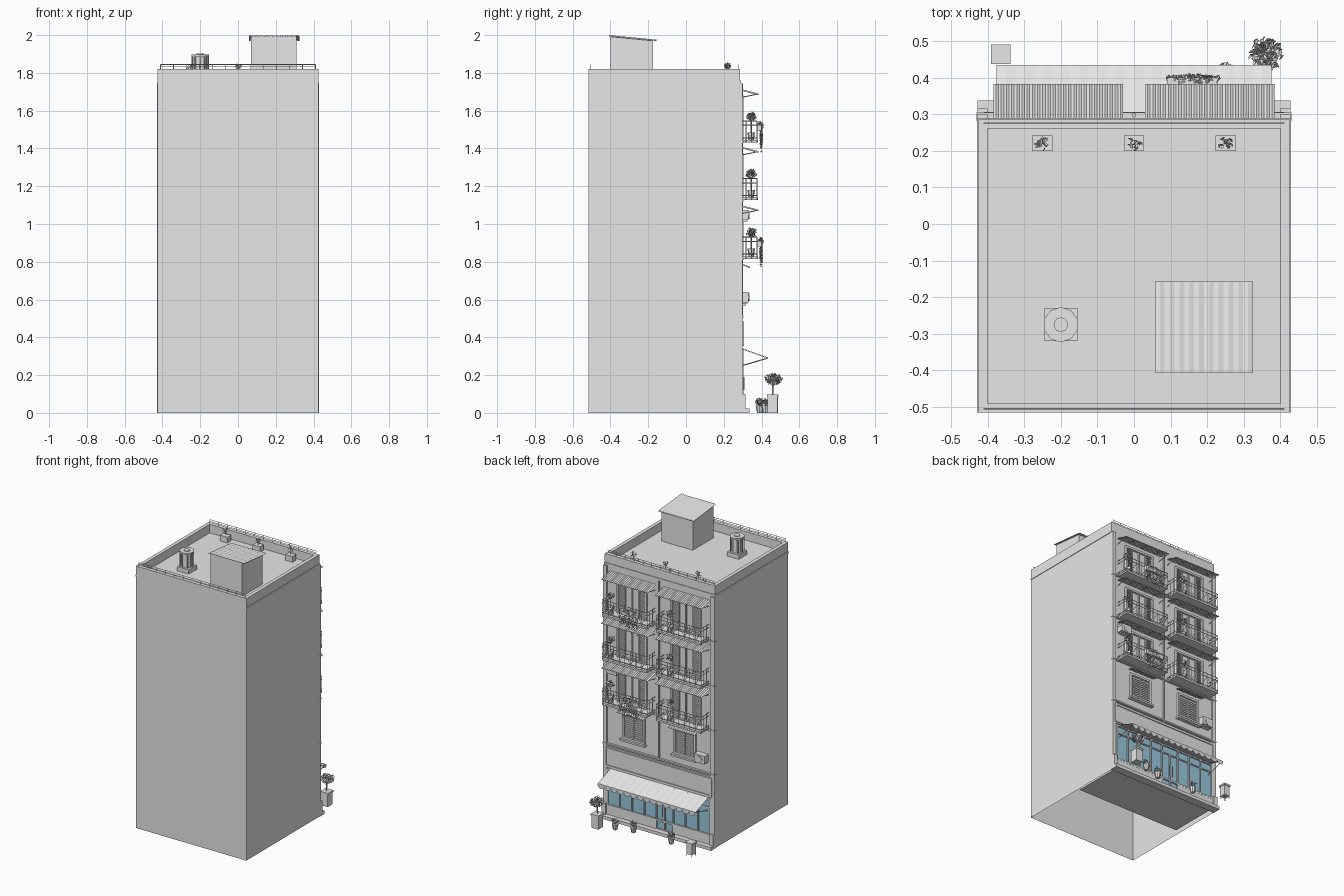
import bpy, bmesh, math, random
from mathutils import Vector, Matrix

if "Cube" in bpy.data.objects:
    bpy.data.objects.remove(bpy.data.objects["Cube"])

random.seed(4)


def material(name, rgb):
    m = bpy.data.materials.new(name)
    m.diffuse_color = (*rgb, 1)
    m.use_nodes = True
    m.node_tree.nodes["Principled BSDF"].inputs["Base Color"].default_value = m.diffuse_color
    return m


GREY = material("plain grey", (0.8, 0.8, 0.8))
GLASS = material("blue glass", (0.32, 0.6, 0.75))


class Part:
    """Collects primitives into one mesh object."""

    def __init__(self, name, mat=GREY):
        self.name, self.mat, self.bm = name, mat, bmesh.new()

    def box(self, x0, x1, y0, y1, z0, z1):
        m = Matrix.Translation(((x0 + x1) / 2, (y0 + y1) / 2, (z0 + z1) / 2))
        m = m @ Matrix.Diagonal((x1 - x0, y1 - y0, z1 - z0, 1))
        bmesh.ops.create_cube(self.bm, size=1, matrix=m)

    def bar(self, p, q, r=0.002, sides=4, r2=None):
        p, q = Vector(p), Vector(q)
        d = q - p
        m = Matrix.Translation((p + q) / 2) @ d.to_track_quat('Z', 'Y').to_matrix().to_4x4()
        bmesh.ops.create_cone(self.bm, cap_ends=True, segments=sides, radius1=r,
                              radius2=r if r2 is None else r2, depth=d.length, matrix=m)

    def face(self, pts):
        self.bm.faces.new([self.bm.verts.new(p) for p in pts])

    def frame(self, x0, x1, z0, z1, w, y0, y1):
        self.box(x0, x0 + w, y0, y1, z0, z1)
        self.box(x1 - w, x1, y0, y1, z0, z1)
        self.box(x0 + w, x1 - w, y0, y1, z1 - w, z1)
        self.box(x0 + w, x1 - w, y0, y1, z0, z0 + w)

    def leaves(self, c, size, n, leaf=0.009):
        for _ in range(n):
            d = Vector([random.gauss(0, 1) for _ in range(3)]).normalized() * random.uniform(0.4, 1)
            p = Vector(c) + Vector([d[i] * size[i] for i in range(3)])
            u = Vector([random.uniform(-1, 1) for _ in range(3)]).normalized()
            v = u.orthogonal().normalized()
            self.face([p - u * leaf, p + v * leaf * .6, p + u * leaf, p - v * leaf * .6])

    def corrugated(self, x0, x1, ya, za, yb, zb, n, amp=0.002):
        """Ridged sheet sloping from (ya, za) to (yb, zb)."""
        def sheet(lo):
            return [[self.bm.verts.new((x0 + (x1 - x0) * i / n, y, z - lo + (amp if i % 2 else -amp)))
                     for i in range(n + 1)] for y, z in ((ya, za), (yb, zb))]
        top, low = sheet(0), sheet(0.004)
        for i in range(n):
            self.bm.faces.new([top[0][i], top[0][i + 1], top[1][i + 1], top[1][i]])
            self.bm.faces.new([low[0][i], low[1][i], low[1][i + 1], low[0][i + 1]])
            for k in (0, 1):
                self.bm.faces.new([top[k][i], top[k][i + 1], low[k][i + 1], low[k][i]])

    def done(self):
        bmesh.ops.recalc_face_normals(self.bm, faces=self.bm.faces)
        me = bpy.data.meshes.new(self.name)
        self.bm.to_mesh(me)
        self.bm.free()
        me.materials.append(self.mat)
        bpy.context.collection.objects.link(bpy.data.objects.new(self.name, me))


F = 0.29  # facade plane

# Hollow tower shell, open underneath
p = Part("tower_walls")
p.box(-.425, .425, -.515, F, 0, 1.76)
p.bm.faces.ensure_lookup_table()
low = [f for f in p.bm.faces if f.calc_center_median().z < .01]
bmesh.ops.delete(p.bm, geom=low, context='FACES_ONLY')
p.done()

# Parapet ring around the roof
p = Part("parapet")
for z0, z1, o, w in ((1.745, 1.82, 0, .025), (1.745, 1.757, .004, .02)):
    xo, ya, yb = .425 + o, -.515, .286 + o
    p.box(-xo, -xo + w, ya, yb, z0, z1)
    p.box(xo - w, xo, ya, yb, z0, z1)
    p.box(-xo + w, xo - w, ya, ya + w, z0, z1)
    p.box(-xo + w, xo - w, yb - w, yb, z0, z1)
p.done()

# Roof rails front and rear
p = Part("roof_railing")
for y in (-.505, .276):
    for z in (1.832, 1.844):
        p.bar((-.41, y, z), (.41, y, z), .0018)
    for i in range(13):
        x = -.41 + .82 * i / 12
        p.bar((x, y, 1.82), (x, y, 1.844), .0018)
p.done()

# Stair hut with sloping ridged roof
p = Part("stair_hut")
p.box(.07, .31, -.4, -.175, 1.75, 1.972)
p.face([(.07, -.4, 1.972), (.31, -.4, 1.972), (.31, -.4, 1.994), (.07, -.4, 1.994)])
for x in (.07, .31):
    p.face([(x, -.4, 1.972), (x, -.175, 1.972), (x, -.4, 1.994)])
p.done()
p = Part("hut_roof")
p.corrugated(.057, .325, -.407, 1.998, -.157, 1.974, 20)
p.done()

# Roof vent
p = Part("roof_vent")
p.box(-.245, -.155, -.32, -.23, 1.755, 1.79)
p.bar((-.2, -.275, 1.79), (-.2, -.275, 1.885), .036, 10)
p.bar((-.2, -.275, 1.885), (-.2, -.275, 1.897), .048, 10)
p.bar((-.2, -.275, 1.897), (-.2, -.275, 1.902), .02, 10)
for i in range(8):
    a = i * math.pi / 4
    x, y = -.2 + .042 * math.cos(a), -.275 + .042 * math.sin(a)
    p.bar((x, y, 1.79), (x, y, 1.89), .005)
p.done()

# Roof planters
p, q = Part("roof_planters"), Part("roof_plants")
for x in (-.25, 0, .25):
    p.box(x - .028, x + .028, .2, .242, 1.755, 1.8)
    q.bar((x, .22, 1.8), (x, .22, 1.84))
    q.leaves((x, .22, 1.835), (.022, .016, .02), 22, .008)
p.done()
q.done()

# Pilasters, string courses and centre downpipe
p = Part("facade_trim")
for s in (-1, 1):
    a, b = sorted((s * .4, s * .428))
    p.box(a, b, F - .01, .3, .0, 1.745)
    p.box(a, b, F - .01, .315, .02, .1)
for z in (.51, .815, 1.125, 1.435):
    p.box(-.43, .43, F - .008, .304, z - .005, z + .005)
p.bar((0, .297, .5), (0, .297, 1.745), .006, 8)
p.done()

# Sign fascia
p = Part("sign_band")
p.box(-.425, .425, .28, .3, .345, .495)
p.frame(-.41, .41, .355, .485, .01, .3, .306)
p.done()

# Balcony floors: doors, balcony, railing, awning
doors, slabs, rails = Part("balcony_doors"), Part("balcony_slabs"), Part("balcony_railings")
awn, arms = Part("balcony_awnings"), Part("awning_arms")
for z in (.82, 1.13, 1.435):
    for s in (-1, 1):
        c = s * .207
        a, b = c - .172, c + .172
        doors.frame(c - .115, c + .115, z, z + .245, .014, F, .304)
        for k in (-1, 0, 1):
            doors.box(c + k * .055 - .004, c + k * .055 + .004, F, .3, z + .014, z + .232)
        for k in range(16):
            zz = z + .022 + k * .013
            for t in (-1, 1):
                x0, x1 = sorted((c + t * .06, c + t * .1))
                doors.box(x0, x1, F, .297, zz, zz + .006)
        slabs.box(a, b, F, .38, z - .004, z + .009)
        for h in (.02, .088, .11):
            rails.bar((a, .376, z + h), (b, .376, z + h), .0025)
            for x in (a, b):
                rails.bar((x, F, z + h), (x, .376, z + h), .0025)
        for k in range(9):
            x = a + (b - a) * k / 8
            rails.bar((x, .376, z), (x, .376, z + .11), .002)
            if k < 8:
                x2 = x + (b - a) / 8
                lo, hi = (.02, .088) if k % 2 else (.088, .02)
                rails.bar((x, .376, z + lo), (x2, .376, z + hi), .0016)
        for x in (a, b):
            for y in (.318, .347):
                rails.bar((x, y, z), (x, y, z + .11), .002)
        awn.corrugated(c - .177, c + .177, F, z + .278, .383, z + .254, 50)
        for x in (a, b):
            arms.bar((x, F, z + .235), (x, .378, z + .252), .0025)
            arms.bar((x, F, z + .274), (x, .378, z + .25), .002)
for part in (doors, slabs, rails, awn, arms):
    part.done()

# First-floor windows with hoods and flower ledges
p = Part("lower_windows")
for c in (-.2, .195):
    p.frame(c - .085, c + .085, .58, .76, .014, F, .303)
    p.box(c - .004, c + .004, F, .3, .594, .746)
    for k in range(11):
        p.box(c - .07, c + .07, F, .295, .6 + k * .013, .605 + k * .013)
    p.box(c - .095, c + .095, F, .318, .568, .58)
    p.corrugated(c - .1, c + .1, F, .79, .34, .772, 24)
p.done()

# Air conditioners
p = Part("air_conditioners")
for x, z in ((-.335, .585), (.34, 1.02)):
    p.box(x - .04, x + .04, F, .332, z, z + .055)
    p.bar((x, .332, z + .027), (x, .335, z + .027), .02, 12)
    p.box(x - .03, x + .03, F, .325, z - .006, z)
p.done()

# Shop floor and doorstep
p = Part("shop_floor")
p.box(-.4, .4, -.06, .3, .012, .025)
p.box(-.428, .428, .28, .337, 0, .022)
p.done()

# Shop glazing and frames
p = Part("shop_glass", GLASS)
p.box(-.39, .39, F, .294, .09, .33)
p.box(-.11, .015, F, .294, .03, .1)
p.done()
p = Part("shop_frames")
p.frame(-.4, .4, .08, .338, .012, F, .304)
for x in (-.3, -.205, -.112, .017, .11, .205, .3):
    p.box(x - .004, x + .004, F, .303, .03 if abs(x + .05) < .08 else .09, .33)
p.box(-.4, -.115, F, .303, .02, .085)
p.box(.02, .4, F, .303, .02, .085)
p.box(-.39, .39, F, .301, .272, .28)
p.box(-.052, -.044, F, .303, .03, .275)
for x in (-.06, -.036):
    p.bar((x, .308, .12), (x, .308, .19), .003, 6)
p.done()

# Striped shop awning with scalloped valance
p = Part("shop_awning")
p.corrugated(-.375, .375, .286, .345, .435, .292, 30, .001)
n = 15
for i in range(n):
    c, r = -.375 + .75 * (i + .5) / n, .375 / n
    arc = [(c + r * math.cos(t * math.pi / 8), .435, .285 - r * math.sin(t * math.pi / 8)) for t in range(9)]
    p.face([(c - r, .435, .292), (c + r, .435, .292)] + arc)
for x in (-.37, .37):
    p.bar((x, .295, .25), (x, .433, .29), .003)
p.done()

# Balcony plants: potted shrubs and trailing greenery
p, q = Part("balcony_pots"), Part("balcony_plants")
for z in (.82, 1.13, 1.435):
    for x in (.34, -.12):
        p.bar((x, .345, z + .009), (x, .345, z + .05), .014, 8, .02)
        q.bar((x, .345, z + .05), (x, .345, z + .13), .003)
        q.leaves((x, .345, z + .135), (.028, .028, .026), 60)
for z in (.82, 1.435):
    p.box(.09, .23, .378, .4, z + .06, z + .09)
    q.leaves((.16, .395, z + .085), (.07, .014, .025), 110, .008)
    for k in range(12):
        x = .095 + k * .012
        q.leaves((x, .398, z + .02), (.008, .008, random.uniform(.03, .085)), 14, .007)
p.done()
q.done()

# Street tree in a square pot
p = Part("tree_pot")
p.box(.335, .387, .432, .484, 0, .085)
p.box(.331, .391, .428, .488, .085, .097)
p.done()
p = Part("street_tree")
p.bar((.36, .458, .09), (.36, .46, .17), .004, 6)
for d in ((-.03, .02), (.03, .01), (0, -.025), (.01, .035)):
    p.bar((.36, .46, .14), (.36 + d[0], .46 + d[1], .18), .0025)
p.leaves((.36, .463, .178), (.046, .046, .03), 190, .011)
p.done()

# Litter bin on the pavement
p = Part("litter_bin")
p.box(-.385, -.343, .442, .486, .015, .085)
p.box(-.39, -.338, .437, .491, .085, .097)
for x in (-.383, -.345):
    for y in (.444, .484):
        p.bar((x, y, 0), (x, y, .02), .003)
p.done()

# Pavement bowls with low shrubs
p, q = Part("pavement_pots"), Part("pavement_shrubs")
for x, y in ((.25, .42), (.13, .39), (-.16, .39)):
    p.bar((x, y, .0), (x, y, .04), .014, 8, .022)
    q.leaves((x, y, .058), (.026, .024, .022), 50, .008)
p.done()
q.done()
